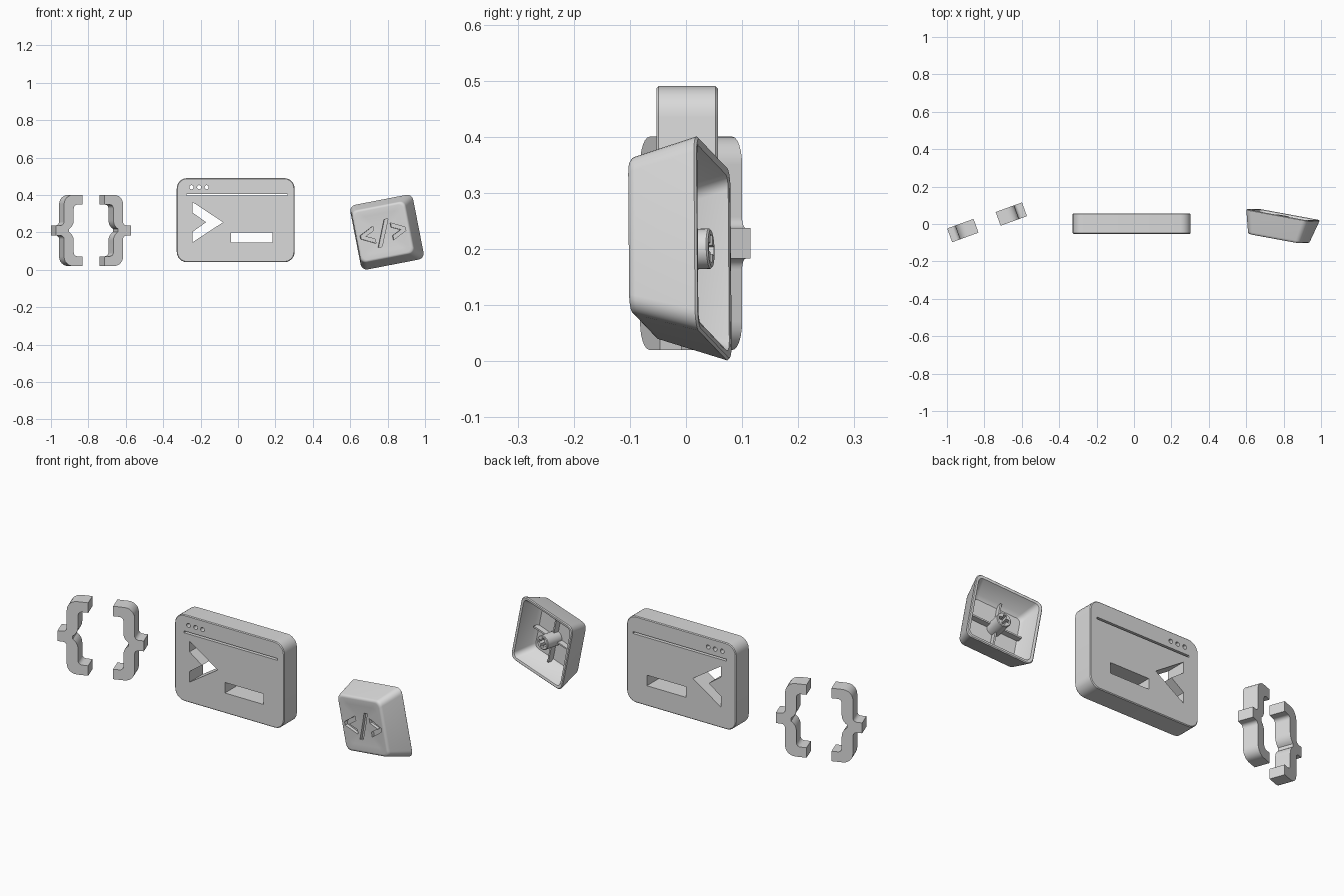
import bpy, bmesh, math
from mathutils import Matrix, Vector

cube = bpy.data.objects.get("Cube")
if cube:
    bpy.data.objects.remove(cube, do_unlink=True)

grey = bpy.data.materials.new("light grey")
grey.use_nodes = True
grey.diffuse_color = (0.7, 0.7, 0.7, 1)
grey.node_tree.nodes["Principled BSDF"].inputs["Base Color"].default_value = (0.7, 0.7, 0.7, 1)


def arc(cx, cy, r, a0, a1, n=6):
    return [(cx + r * math.cos(math.radians(a0 + (a1 - a0) * i / n)),
             cy + r * math.sin(math.radians(a0 + (a1 - a0) * i / n))) for i in range(n + 1)]


def rounded(hx, hy, r, cx=0, cy=0):
    """Rounded rectangle outline from half sizes and corner radius."""
    pts = []
    for k, (sx, sy) in enumerate([(1, 1), (-1, 1), (-1, -1), (1, -1)]):
        pts += arc(cx + sx * (hx - r), cy + sy * (hy - r), r, k * 90, k * 90 + 90)
    return pts


def box(x0, x1, y0, y1):
    return [(x0, y0), (x1, y0), (x1, y1), (x0, y1)]


def loft(bm, rings):
    """Closed solid through (outline, height) rings, capped at both ends."""
    loops = [[bm.verts.new((x, y, z)) for x, y in pts] for pts, z in rings]
    n = len(loops[0])
    for a, b in zip(loops, loops[1:]):
        for i in range(n):
            j = (i + 1) % n
            bm.faces.new((a[i], a[j], b[j], b[i]))
    bm.faces.new(loops[0][::-1])
    bm.faces.new(loops[-1])


def solid(name, *parts):
    bm = bmesh.new()
    for rings in parts:
        loft(bm, rings)
    bmesh.ops.recalc_face_normals(bm, faces=bm.faces)
    mesh = bpy.data.meshes.new(name)
    bm.to_mesh(mesh)
    bm.free()
    mesh.materials.append(grey)
    obj = bpy.data.objects.new(name, mesh)
    bpy.context.collection.objects.link(obj)
    return obj


def activate(obj):
    bpy.ops.object.select_all(action='DESELECT')
    obj.select_set(True)
    bpy.context.view_layer.objects.active = obj


def cut(obj, cutter):
    mod = obj.modifiers.new("cut", 'BOOLEAN')
    mod.operation = 'DIFFERENCE'
    mod.solver = 'EXACT'
    mod.object = cutter
    activate(obj)
    bpy.ops.object.modifier_apply(modifier=mod.name)
    bpy.data.objects.remove(cutter, do_unlink=True)


def finish(obj, matrix):
    obj.matrix_world = matrix
    activate(obj)
    bpy.ops.object.shade_smooth_by_angle(angle=math.radians(35))


upright = Matrix.Rotation(math.pi / 2, 4, 'X')

# Window panel with softened rim
W, H, D, B = 0.315, 0.225, 0.055, 0.004
panel = solid("window_panel", [
    (rounded(W - B, H - B, 0.051), -D), (rounded(W, H, 0.055), B - D),
    (rounded(W, H, 0.055), D - B), (rounded(W - B, H - B, 0.051), D)])

# Cut-outs: title dots, divider slot, prompt arrow and underscore
holes = [arc(x, 0.176, 0.011, 0, 345, 23) for x in (-0.236, -0.195, -0.155)]
holes.append(box(-0.262, 0.278, 0.131, 0.141))
holes.append(box(-0.026, 0.198, -0.12, -0.065))
holes.append([(-0.23, 0.096), (-0.23, 0.04), (-0.158, -0.011),
              (-0.23, -0.062), (-0.23, -0.118), (-0.067, -0.011)])
cut(panel, solid("panel_cutter", *[[(h, -0.1), (h, 0.1)] for h in holes]))
finish(panel, Matrix.Translation((-0.0125, 0.002, 0.265)) @ upright)

# Curly braces: upper half outline, mirrored below the middle
upper = [(-0.075, 0.027)] + arc(-0.05, 0.047, 0.02, -90, 0)
upper += arc(0.02, 0.14, 0.05, 180, 90) + [(0.075, 0.19), (0.075, 0.138)]
upper += arc(0.045, 0.118, 0.02, 90, 180) + arc(-0.03, 0.055, 0.055, 0, -58)
brace = upper + [(x, -y) for x, y in reversed(upper)]
turn = Matrix.Rotation(math.radians(20), 4, 'Z') @ upright
for name, side, place in (("right_brace", 1, (-0.915, -0.035, 0.21)),
                          ("left_brace", -1, (-0.656, 0.053, 0.21))):
    outline = [(side * x, y) for x, y in brace]
    finish(solid(name, [(outline, -0.039), (outline, 0.039)]), Matrix.Translation(place) @ turn)

# Keycap frame: across, up and out of the face
across = Vector((0.331, -0.061, 0.064)).normalized()
out = across.cross(Vector((-0.077, 0, 0.326))).normalized()
up = out.cross(across)
frame = Matrix((across, up, out)).transposed().to_4x4()
frame.translation = (0.797, 0.05, 0.201)

# Keycap shell: inner floor, open rim, tapered sides, dished face
FX, FY, LIFT = 0.149, 0.144, 0.005
face = [(1, 0.117), (0.985, 0.124), (0.95, 0.129), (0.9, 0.13),
        (0.7, 0.127), (0.4, 0.125), (0.1, 0.124)]
shell = [(rounded(0.12, 0.116, 0.02), 0.1), (rounded(0.135, 0.133, 0.025), 0.085),
         (rounded(0.158, 0.16, 0.024), 0.002), (rounded(0.163, 0.165, 0.026), 0),
         (rounded(0.17, 0.172, 0.03), 0), (rounded(0.174, 0.176, 0.033), 0.004)]
shell += [(rounded(FX * s, FY * s, 0.03 * s, 0, LIFT), z) for s, z in face]
keycap = solid("keycap", shell)

# Engraved code symbol: two angle marks and a slash
mark = [(-0.125, 0.009), (-0.048, 0.047), (-0.048, 0.023), (-0.098, 0),
        (-0.048, -0.023), (-0.048, -0.047), (-0.125, -0.009)]
slash = [(-0.041, -0.07), (-0.019, -0.07), (0.041, 0.07), (0.019, 0.07)]
symbol = [mark, [(-x, y) for x, y in mark], slash]
cut(keycap, solid("symbol_cutter", *[[(s, 0.111), (s, 0.2)] for s in symbol]))
finish(keycap, frame)

# Stem with a cross-shaped socket
stem = solid("keycap_stem", [(arc(0, 0, r, 0, 348.75, 31), z)
                             for r, z in ((0.033, 0.005), (0.036, 0.008), (0.036, 0.104))])
a, b = 0.025, 0.008
quarter = [(a, -b), (a, b), (b, b)]
cross = []
for k in range(4):
    c, s = round(math.cos(k * math.pi / 2)), round(math.sin(k * math.pi / 2))
    cross += [(x * c - y * s, x * s + y * c) for x, y in quarter]
cut(stem, solid("socket_cutter", [(cross, -0.05), (cross, 0.06)]))
finish(stem, frame)

# Ribs from the stem to the walls
for name, swap in (("cross_rib", False), ("upright_rib", True)):
    for sign in (-1, 1):
        rib = box(*sorted((sign * 0.034, sign * 0.128)), -0.004, 0.004)
        if swap:
            rib = [(y, x) for x, y in rib]
        finish(solid(name, [(rib, 0.07), (rib, 0.104)]), frame)
